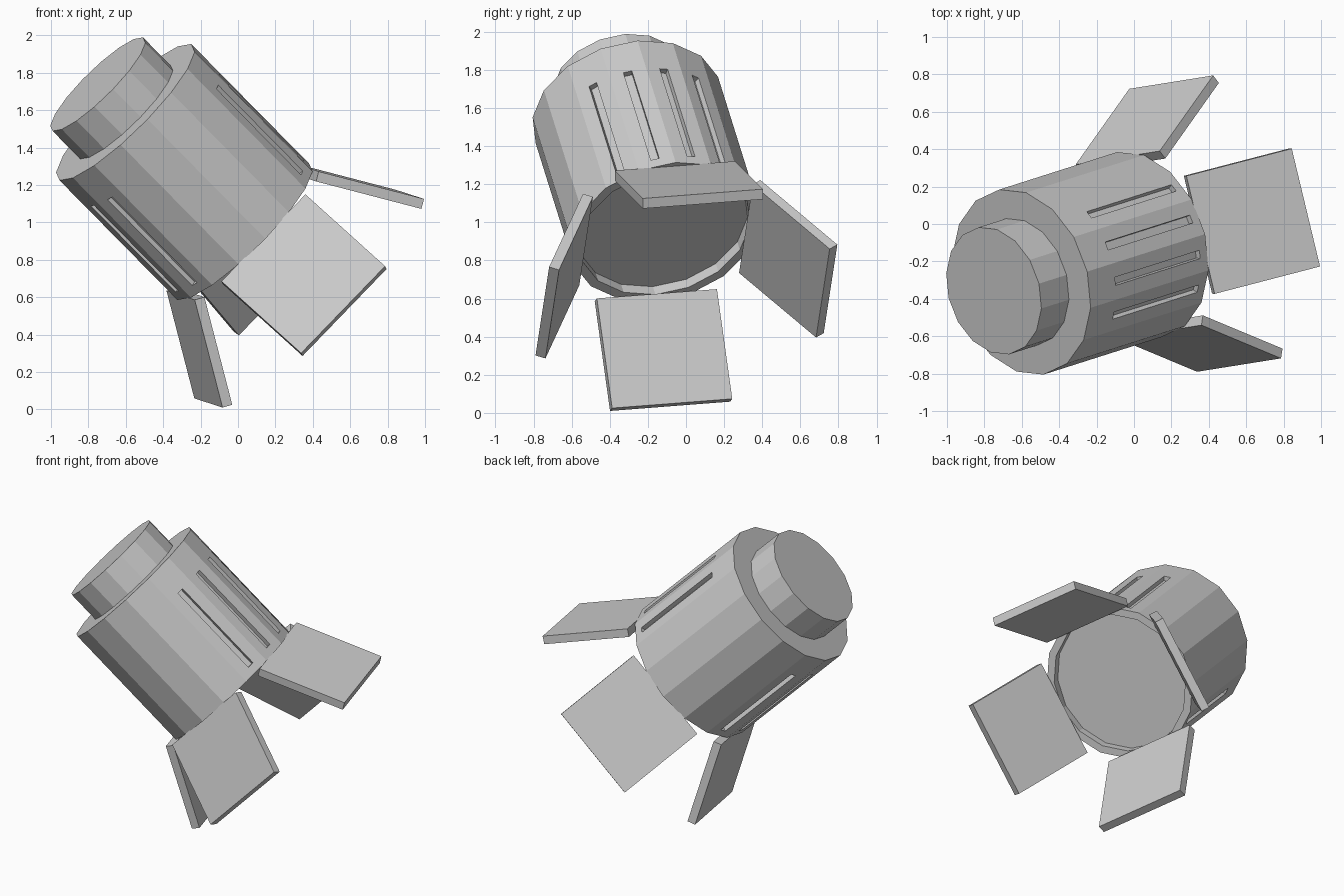
import bpy, bmesh
from math import sin, cos, radians, pi
from mathutils import Matrix, Vector

if "Cube" in bpy.data.objects:
    bpy.data.objects.remove(bpy.data.objects["Cube"])

SIDES = 16
# Lamp frame: local Z points out of the lens, local X to the upper door
axis = Vector((0.685, 0.218, -0.695)).normalized()
up = Vector((0.690, 0.110, 0.715))
up = (up - axis * up.dot(axis)).normalized()
side = axis.cross(up)
FRAME = Matrix.Translation((0.028, -0.11, 0.95)) @ Matrix((up, side, axis)).transposed().to_4x4()


def make_object(name, bm):
    bmesh.ops.recalc_face_normals(bm, faces=bm.faces)
    mesh = bpy.data.meshes.new(name)
    bm.to_mesh(mesh)
    bm.free()
    obj = bpy.data.objects.new(name, mesh)
    bpy.context.collection.objects.link(obj)
    obj.matrix_world = FRAME
    return obj


def lathe(name, profile):
    """Turn (radius, z) points into a closed faceted solid with flat ends."""
    bm = bmesh.new()
    rings = [[bm.verts.new((r * cos(2 * pi * i / SIDES), r * sin(2 * pi * i / SIDES), z))
              for i in range(SIDES)] for r, z in profile]
    for a, b in zip(rings, rings[1:]):
        for i in range(SIDES):
            j = (i + 1) % SIDES
            bm.faces.new((a[i], a[j], b[j], b[i]))
    bm.faces.new(rings[0])
    bm.faces.new(rings[-1])
    return make_object(name, bm)


def add_box(bm, size, matrix):
    bmesh.ops.create_cube(bm, size=1, matrix=matrix @ Matrix.Diagonal((*size, 1)))


# Housing with a recessed lens, and the smaller rear cap
body = lathe("lamp_housing", [(0.51, -0.92), (0.51, 0), (0.46, 0), (0.46, -0.06)])
lathe("rear_cap", [(0.35, -1.135), (0.35, -0.91)])

# Cooling slots: four on the upper side, four on the lower
bm = bmesh.new()
apothem = 0.51 * cos(pi / SIDES)
for base in (0, 180):
    for offset in (-33.75, -11.25, 11.25, 33.75):
        m = Matrix.Rotation(radians(base + offset), 4, 'Z') @ Matrix.Translation((apothem, 0, -0.385))
        add_box(bm, (0.06, 0.045, 0.66), m)
cutter = make_object("slot_cutter", bm)
cutter.hide_render = True
mod = body.modifiers.new("slots", 'BOOLEAN')
mod.operation = 'DIFFERENCE'
mod.solver = 'EXACT'
mod.object = cutter
bpy.context.view_layer.objects.active = body
bpy.ops.object.modifier_apply(modifier=mod.name)
bpy.data.objects.remove(cutter, do_unlink=True)

# Four flared doors hinged around the front rim
LENGTH, WIDTH, THICK = 0.60, 0.65, 0.055
for k, name in enumerate(("upper_door", "front_door", "lower_door", "back_door")):
    bm = bmesh.new()
    m = (Matrix.Rotation(k * pi / 2, 4, 'Z') @ Matrix.Translation((0.48, 0, -0.005))
         @ Matrix.Rotation(radians(30), 4, 'Y') @ Matrix.Translation((-THICK / 2, 0, LENGTH / 2)))
    add_box(bm, (THICK, WIDTH, LENGTH), m)
    make_object(name, bm)
